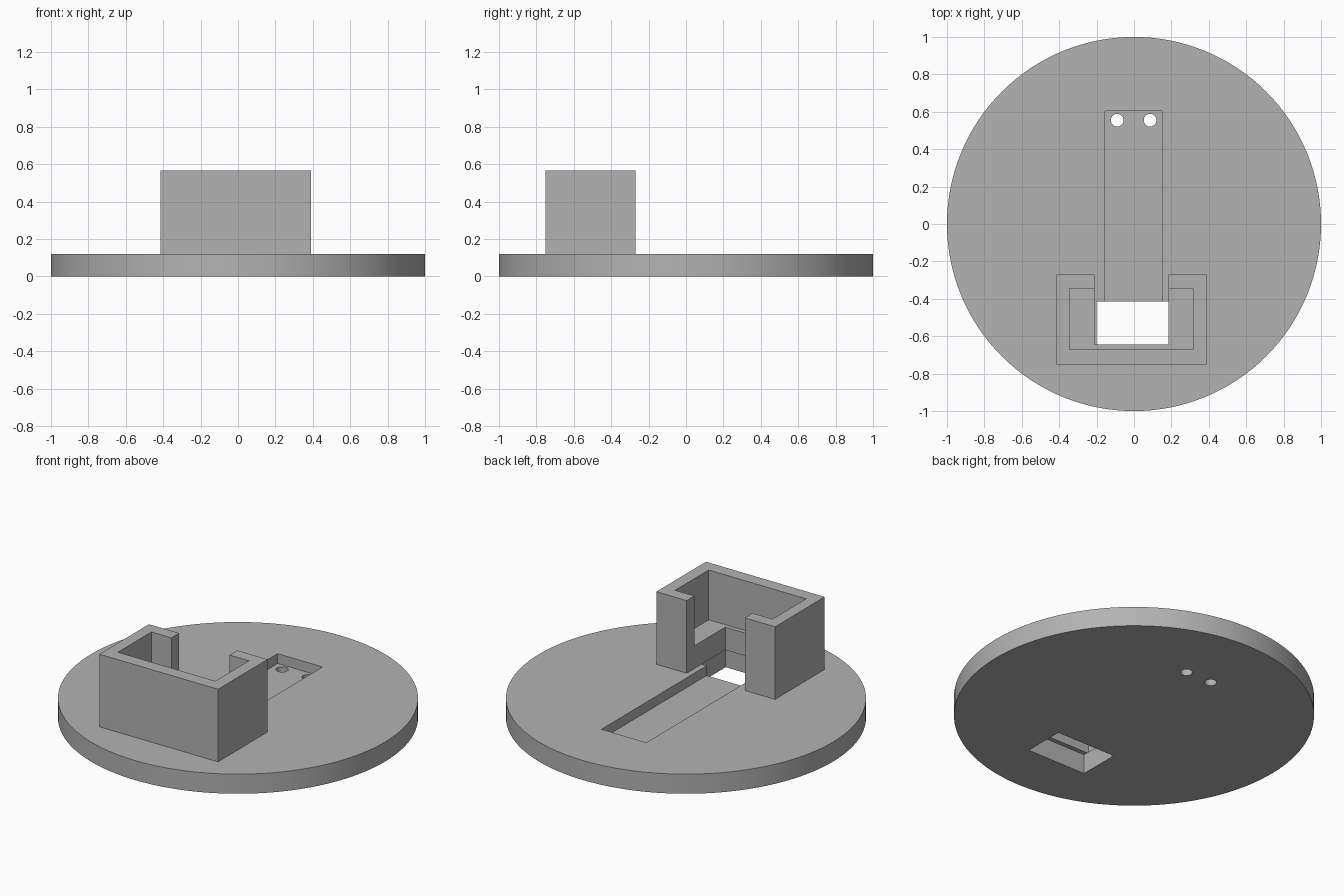
import bpy
import math

if "Cube" in bpy.data.objects:
    bpy.data.objects.remove(bpy.data.objects["Cube"], do_unlink=True)

grey = bpy.data.materials.new("plain_grey")
grey.use_nodes = True
colour = (0.45, 0.45, 0.45, 1)
grey.diffuse_color = colour
grey.node_tree.nodes["Principled BSDF"].inputs["Base Color"].default_value = colour


def box(name, x, y, z):
    """Box from its (min, max) range on each axis."""
    bpy.ops.mesh.primitive_cube_add(size=1, location=[sum(r) / 2 for r in (x, y, z)])
    ob = bpy.context.object
    ob.name = name
    ob.scale = [r[1] - r[0] for r in (x, y, z)]
    bpy.ops.object.transform_apply(location=True, rotation=False, scale=True)
    ob.data.materials.append(grey)
    return ob


def cylinder(name, radius, x, y, z, sides):
    bpy.ops.mesh.primitive_cylinder_add(
        vertices=sides, radius=radius, depth=z[1] - z[0], location=(x, y, sum(z) / 2))
    ob = bpy.context.object
    ob.name = name
    ob.data.materials.append(grey)
    return ob


def cut(target, cutters):
    """Subtract each cutter from the target, then remove the cutter."""
    for cutter in cutters:
        cutter.hide_render = True
        bpy.ops.object.select_all(action='DESELECT')
        target.select_set(True)
        bpy.context.view_layer.objects.active = target
        mod = target.modifiers.new("cut", 'BOOLEAN')
        mod.operation = 'DIFFERENCE'
        mod.solver = 'EXACT'
        mod.object = cutter
        bpy.ops.object.modifier_apply(modifier=mod.name)
        bpy.data.objects.remove(cutter, do_unlink=True)


BASE_TOP = 0.12
BLOCK_TOP = 0.565

# Round base with cable groove, opening under the holder and two pin holes
base = cylinder("round_base", 1, 0, 0, (0, BASE_TOP), 128)
cutters = [
    box("groove_cutter", (-0.155, 0.15), (-0.5, 0.605), (0.06, 0.3)),
    box("opening_cutter", (-0.2, 0.2), (-0.67, -0.415), (-0.1, 0.3)),
]
for x in (-0.09, 0.086):
    cutters.append(cylinder("pin_hole_cutter", 0.034, x, 0.555, (-0.1, 0.3), 32))
cut(base, cutters)
bpy.ops.object.shade_smooth_by_angle(angle=math.radians(30))

# Holder: wide pocket above a ledge, with a slot open at the back and below
holder = box("holder", (-0.415, 0.39), (-0.75, -0.27), (BASE_TOP, BLOCK_TOP))
cut(holder, [
    box("pocket_cutter", (-0.345, 0.315), (-0.67, -0.345), (0.26, 0.8)),
    box("slot_cutter", (-0.21, 0.184), (-0.643, -0.1), (0, 0.8)),
])
